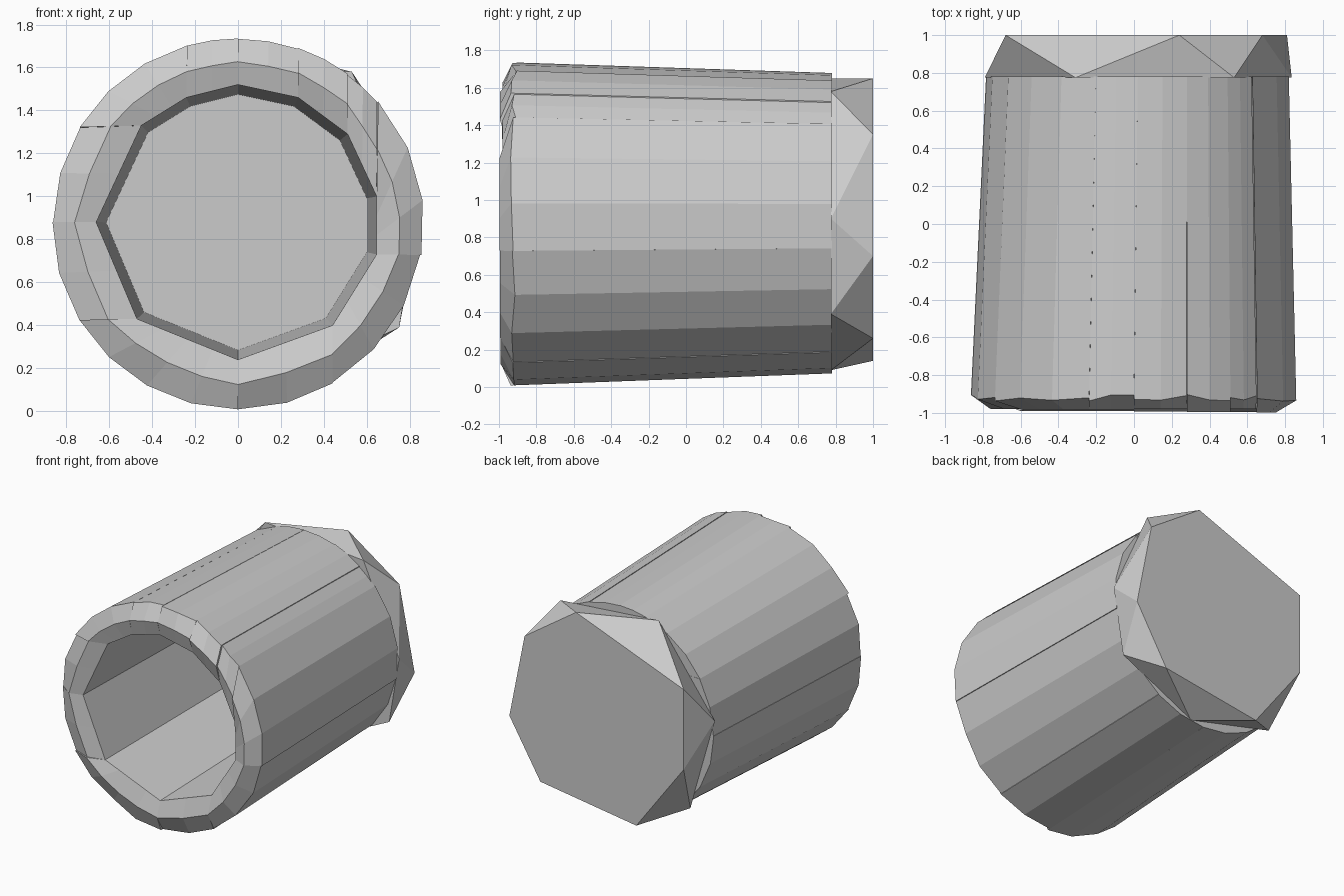
import bpy, random
from math import atan2, cos, sin, tau
from mathutils import Vector

if "Cube" in bpy.data.objects:
    bpy.data.objects.remove(bpy.data.objects["Cube"])

random.seed(4)
CZ = 0.872      # height of the barrel axis
R_FRONT, R_BACK = 0.868, 0.808


def make_object(name, verts, faces):
    mesh = bpy.data.meshes.new(name)
    mesh.from_pydata(verts, [], faces)
    mesh.update()
    obj = bpy.data.objects.new(name, mesh)
    bpy.context.collection.objects.link(obj)
    return obj


# Stave joints in the front plane: outer (x, z), inner (x, z), counter-clockwise
JOINTS = [
    ((.84, .73), (.645, .73)), ((.65, 1.44), (.645, 1.0)),
    ((.51, 1.57), (.51, 1.29)), ((.28, 1.69), (.28, 1.46)),
    ((0, 1.74), (0, 1.52)), ((-.24, 1.71), (-.24, 1.46)),
    ((-.75, 1.33), (-.45, 1.33)), ((-.87, .88), (-.66, .88)),
    ((-.73, .43), (-.47, .43)), ((0, 0), (0, .24)),
    ((.44, .13), (.44, .40)),
]


def stave(index, start, end):
    a0, a1 = (atan2(p[0][1] - CZ, p[0][0]) for p in (start, end))
    if a1 < a0:
        a1 += tau
    steps = max(2, round((a1 - a0) / 0.27))
    shrink = random.uniform(0, 0.008)
    y_rim = random.uniform(-1.0, -0.975)
    verts, faces = [], []
    for i in range(steps + 1):
        t = i / steps
        a = a0 + (a1 - a0) * t
        r = R_FRONT - shrink
        inner = Vector(start[1]).lerp(Vector(end[1]), t)
        outer = Vector((r * cos(a), CZ + r * sin(a)))
        mid = inner.lerp(outer, 0.5)
        rb = R_BACK - shrink
        back = Vector((0.02 + rb * cos(a), CZ + 0.004 + rb * sin(a)))
        deep = Vector((inner.x * 0.93, CZ + (inner.y - CZ) * 0.93))
        # Loop: deep inside, inner lip, rim, outer lip, outer back
        y_out = -0.91 + random.uniform(-0.03, 0.01)
        verts += [(deep.x, 0.78, deep.y), (inner.x, -0.95, inner.y),
                  (mid.x, y_rim, mid.y), (outer.x, y_out, outer.y),
                  (back.x, 0.78, back.y)]
    for i in range(steps):
        for k in range(5):
            a, b = i * 5 + k, i * 5 + (k + 1) % 5
            faces.append((a, b, b + 5, a + 5))
    last = steps * 5
    faces += [(4, 3, 2, 1, 0), tuple(range(last, last + 5))]
    make_object(f"stave_{index}", verts, faces)


# Ring of staves with chamfered front ends
for i, joint in enumerate(JOINTS):
    stave(i + 1, joint, JOINTS[(i + 1) % len(JOINTS)])

# Faceted base: two seven-sided outlines joined by alternating triangles
back = [(.81, .70), (.68, 1.35), (.24, 1.65), (-.68, 1.30),
        (-.68, .68), (-.275, .14), (.545, .26)]
front = [(.835, .90), (.53, 1.58), (-.31, 1.65), (-.79, 1.0),
         (-.58, .27), (.13, .09), (.75, .39)]
n = len(back)
verts = [(x, 1.0, z) for x, z in back] + [(x, 0.775, z) for x, z in front]
faces = [tuple(reversed(range(n))), tuple(range(n, 2 * n))]
for i in range(n):
    j = (i + 1) % n
    faces += [(i, j, n + i), (j, n + j, n + i)]
make_object("base", verts, faces)

# Consistent outward normals
for obj in bpy.context.collection.objects:
    bpy.context.view_layer.objects.active = obj
    obj.select_set(True)
bpy.ops.object.mode_set(mode='EDIT')
bpy.ops.mesh.select_all(action='SELECT')
bpy.ops.mesh.normals_make_consistent(inside=False)
bpy.ops.object.mode_set(mode='OBJECT')
